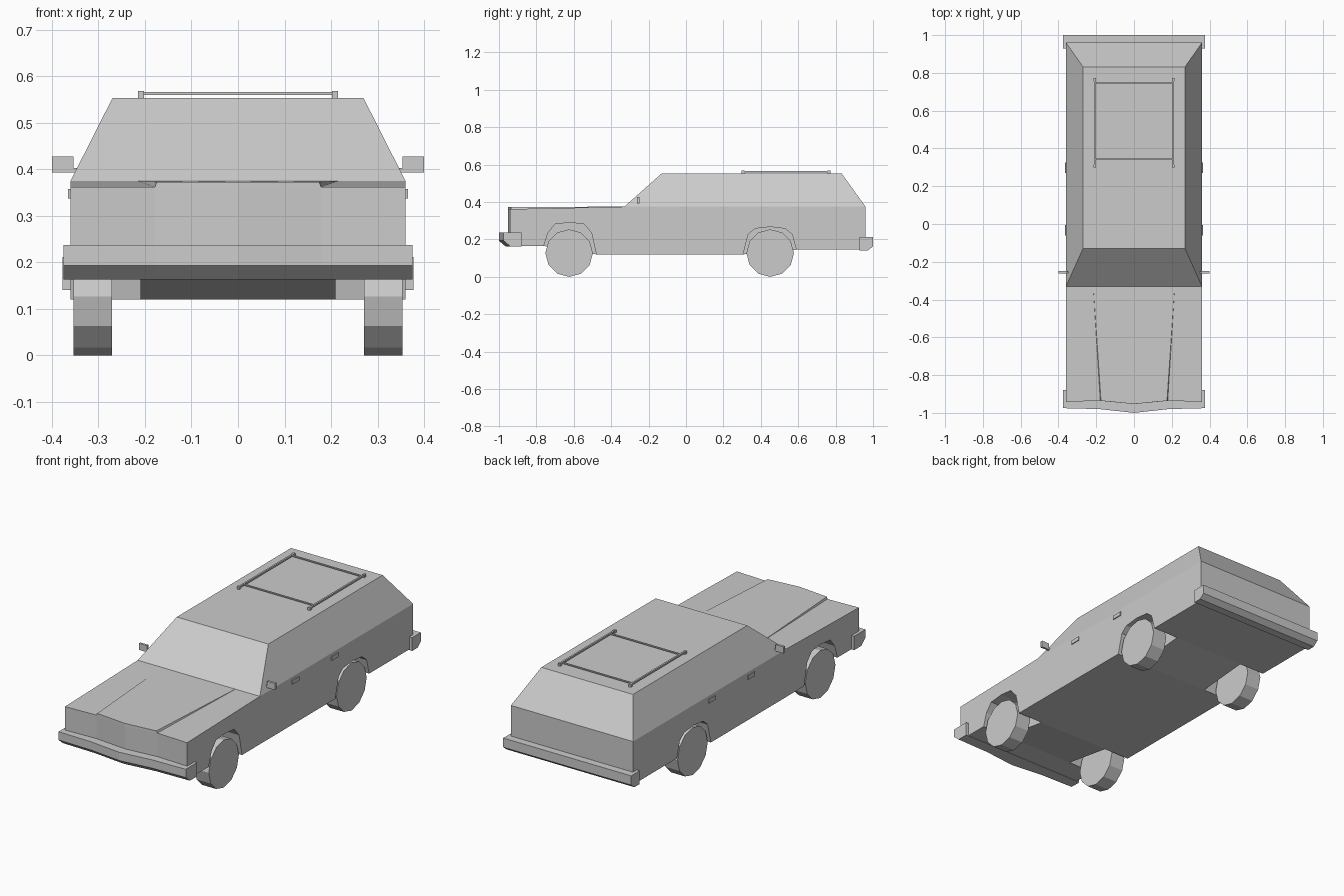
import bpy, bmesh, math

if "Cube" in bpy.data.objects:
    bpy.data.objects.remove(bpy.data.objects["Cube"])


def finish(name, bm):
    bmesh.ops.recalc_face_normals(bm, faces=bm.faces[:])
    me = bpy.data.meshes.new(name)
    bm.to_mesh(me)
    bm.free()
    ob = bpy.data.objects.new(name, me)
    bpy.context.collection.objects.link(ob)
    return ob


def loft(bm, xs, profile, skip=()):
    """Skin (y, z) profiles placed at stations xs; skip leaves out profile segments."""
    rings = [[bm.verts.new((x, y, z)) for y, z in profile(x)] for x in xs]
    n = len(rings[0])
    for a, b in zip(rings, rings[1:]):
        for i in range(n):
            if i not in skip:
                j = (i + 1) % n
                bm.faces.new((a[i], a[j], b[j], b[i]))
    bm.faces.new(rings[0])
    bm.faces.new(rings[-1])
    return rings


def prism(name, xs, profile):
    bm = bmesh.new()
    loft(bm, xs, profile)
    return finish(name, bm)


def box(name, x, y, z):
    return prism(name, x, lambda _: [(y[0], z[0]), (y[0], z[1]), (y[1], z[1]), (y[1], z[0])])


# Body: lower shell and glasshouse in one closed mesh
NOSE = {0.36: -0.942, 0.18: -0.935, 0.0: -0.952}
XS = [-0.36, -0.18, 0, 0.18, 0.36]


def body_profile(x):
    f = NOSE[abs(x)]
    return [(f, 0.165), (f, 0.362), (-0.33, 0.375), (0.96, 0.375), (0.96, 0.145),
            (0.59, 0.145), (0.305, 0.12), (-0.48, 0.12), (-0.76, 0.165)]


bm = bmesh.new()
rings = loft(bm, XS, body_profile, skip=(2,))
fl, fr, br, bl = [bm.verts.new((x, y, 0.553)) for x, y in
                  ((-0.27, -0.13), (0.27, -0.13), (0.27, 0.832), (-0.27, 0.832))]
bm.faces.new((fl, fr, br, bl))
bm.faces.new([r[2] for r in rings] + [fr, fl])
bm.faces.new([r[3] for r in rings] + [br, bl])
bm.faces.new((rings[0][2], rings[0][3], bl, fl))
bm.faces.new((rings[-1][2], rings[-1][3], br, fr))
body = finish("body", bm)

# Wheel arches cut into the body
ARCHES = {
    "front": [(-0.48, 0.12), (-0.505, 0.235), (-0.545, 0.282), (-0.62, 0.29), (-0.70, 0.282),
              (-0.738, 0.235), (-0.76, 0.165), (-0.76, 0.05), (-0.48, 0.05)],
    "rear": [(0.305, 0.12), (0.333, 0.228), (0.37, 0.258), (0.45, 0.267), (0.53, 0.258),
             (0.567, 0.228), (0.59, 0.145), (0.59, 0.05), (0.305, 0.05)],
}
for end, pts in ARCHES.items():
    for side, s in (("left", -1), ("right", 1)):
        cut = prism(f"{end}_{side}_arch_cutter", [0.21 * s, 0.5 * s], lambda _: pts)
        cut.hide_render = True
        cut.hide_set(True)
        mod = body.modifiers.new(cut.name, 'BOOLEAN')
        mod.operation = 'DIFFERENCE'
        mod.solver = 'EXACT'
        mod.object = cut

# Raised bonnet panel, widening toward the windscreen
bm = bmesh.new()
outline = [(-0.18, -0.936), (0, -0.953), (0.18, -0.936), (0.222, -0.335), (-0.222, -0.335)]
low = [bm.verts.new((x, y, 0.358)) for x, y in outline]
top = [bm.verts.new((x * 0.97, y, 0.373 if y < -0.5 else 0.3755)) for x, y in outline]
bm.faces.new(low)
bm.faces.new(top)
for i in range(5):
    j = (i + 1) % 5
    bm.faces.new((low[i], low[j], top[j], top[i]))
finish("bonnet_panel", bm)

# Bumpers
TIP = {0.375: -0.975, 0.18: -0.98, 0.0: -1.0}
prism("front_bumper", [-0.375, -0.18, 0, 0.18, 0.375], lambda x: [
    (-0.88, 0.163), (-0.88, 0.237), (TIP[abs(x)], 0.237), (TIP[abs(x)], 0.193),
    (TIP[abs(x)] + 0.035, 0.163)])
prism("rear_bumper", [-0.377, 0.377], lambda x: [
    (0.928, 0.141), (0.928, 0.212), (1.0, 0.212), (1.0, 0.163), (0.972, 0.141)])

# Wheels: twelve-sided
for end, yc in (("front", -0.625), ("rear", 0.45)):
    for side, s in (("left", -1), ("right", 1)):
        prism(f"{end}_{side}_wheel", [0.271 * s, 0.354 * s], lambda _: [
            (yc + 0.127 * math.sin(k * math.pi / 6), 0.127 - 0.127 * math.cos(k * math.pi / 6))
            for k in range(12)])

# Mirrors, door handles and roof rails on both sides
for side, s in (("left", -1), ("right", 1)):
    box(f"{side}_mirror", [0.354 * s, 0.40 * s], (-0.261, -0.249), (0.393, 0.428))
    box(f"{side}_mirror_arm", [0.33 * s, 0.36 * s], (-0.259, -0.251), (0.393, 0.403))
    for place, yc in (("front", -0.033), ("rear", 0.298)):
        box(f"{side}_{place}_handle", [0.355 * s, 0.365 * s], (yc - 0.028, yc + 0.028), (0.337, 0.358))
    box(f"{side}_roof_rail", [0.203 * s, 0.212 * s], (0.30, 0.77), (0.558, 0.567))
    for place, yc in (("front", 0.306), ("rear", 0.764)):
        box(f"{side}_{place}_rail_foot", [0.202 * s, 0.215 * s], (yc - 0.008, yc + 0.008), (0.55, 0.568))

# Roof crossbars
for place, yc in (("front", 0.343), ("rear", 0.747)):
    box(f"{place}_crossbar", [-0.206, 0.206], (yc - 0.004, yc + 0.004), (0.560, 0.566))
